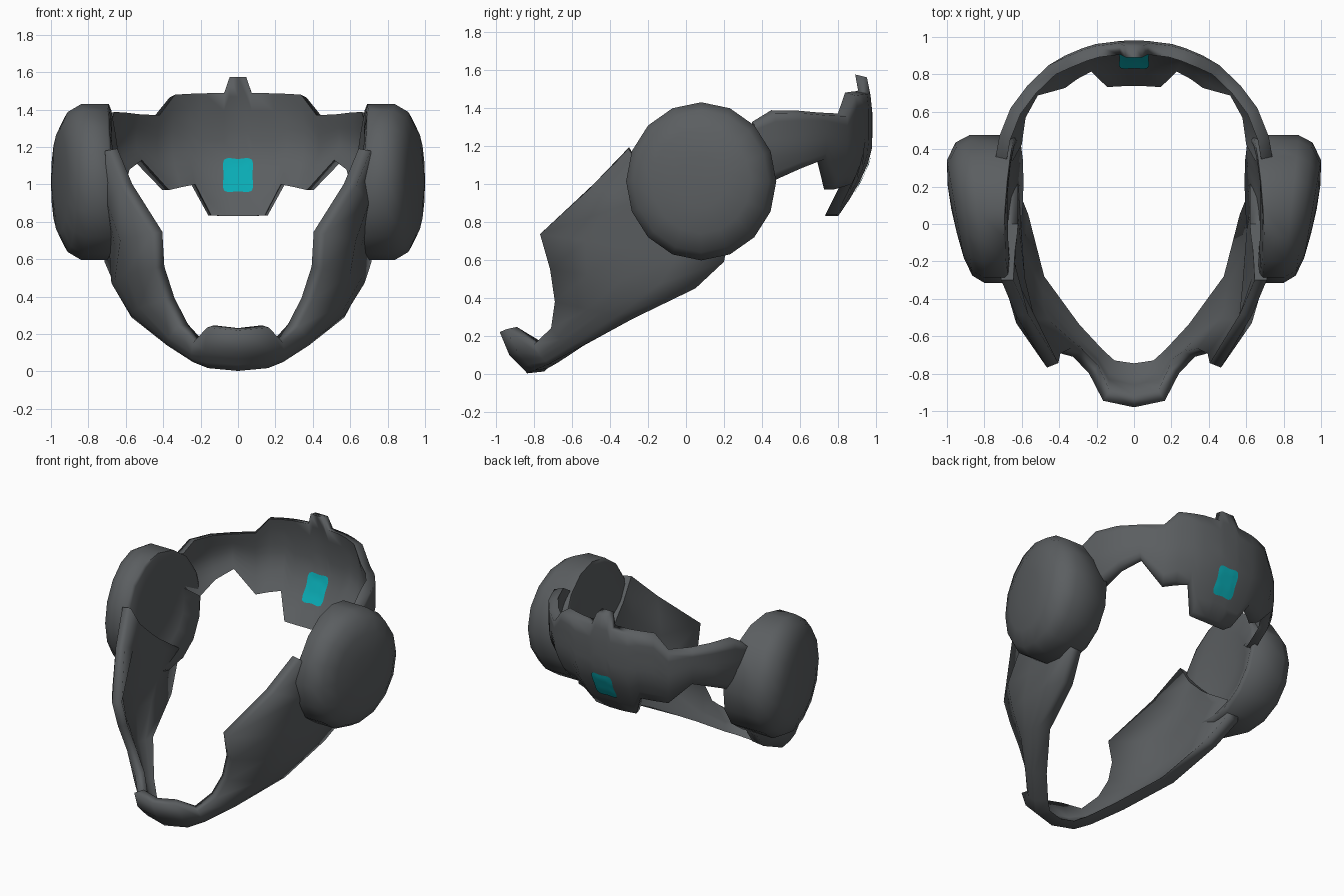
import bpy, math
from mathutils import Vector

if "Cube" in bpy.data.objects:
    bpy.data.objects.remove(bpy.data.objects["Cube"])


def material(name, rgb):
    m = bpy.data.materials.new(name)
    m.diffuse_color = (*rgb, 1)
    m.use_nodes = True
    m.node_tree.nodes["Principled BSDF"].inputs["Base Color"].default_value = m.diffuse_color
    return m


GREY = material("dark grey", (0.105, 0.113, 0.119))
TEAL = material("teal", (0.003, 0.41, 0.46))


def make(name, verts, faces, mat, angle):
    me = bpy.data.meshes.new(name)
    me.from_pydata([tuple(v) for v in verts], [], faces)
    me.materials.append(mat)
    ob = bpy.data.objects.new(name, me)
    bpy.context.collection.objects.link(ob)
    bpy.ops.object.select_all(action='DESELECT')
    ob.select_set(True)
    bpy.context.view_layer.objects.active = ob
    bpy.ops.object.shade_smooth_by_angle(angle=math.radians(angle))
    return ob


def flip_x(p):
    return Vector((-p.x, p.y, p.z))


def shell(name, loops, flip):
    """Skin closed section loops, mirrored across x, with capped ends."""
    loops = [[flip_x(p) for p in l] for l in loops[:0:-1]] + loops
    n = len(loops[0])
    faces = [tuple(range(n)), tuple(range((len(loops) - 1) * n, len(loops) * n))[::-1]]
    for i in range(len(loops) - 1):
        for j in range(n):
            k = (j + 1) % n
            faces.append((i * n + j, i * n + k, (i + 1) * n + k, (i + 1) * n + j))
    if flip:
        faces = [f[::-1] for f in faces]
    return make(name, [p for l in loops for p in l], faces, GREY, 110)


# Back band: ring position, top height and bottom height of each column
BAND = [(0, .98, 1.56, .83), (.05, .98, 1.56, .83), (.08, .978, 1.475, .83),
        (.205, .962, 1.472, .835), (.275, .94, 1.47, 1.0), (.37, .90, 1.465, .985),
        (.455, .85, 1.355, .97), (.57, .74, 1.36, 1.13), (.66, .62, 1.37, 1.08),
        (.72, .47, 1.372, 1.01), (.74, .36, 1.31, 1.08)]
ROWS = 8


def band_loop(x, y, top, bottom):
    inward = -Vector((x, y - 0.2, 0)).normalized()
    outer, inner = [], []
    for k in range(ROWS + 1):
        t = k / ROWS
        z = bottom + (top - bottom) * t
        pull = 0.18 * (max(0, 1.2 - z) / 0.37) ** 1.5 + 0.2 * max(0, z - 1.42)
        outer.append(Vector((x, y, z)) + inward * pull)
        # thinner in the middle than along the rims
        inner.append(outer[-1] + inward * (.062 - .025 * math.sin(math.pi * t)))
    inner[-1].z += .015
    return outer + inner[::-1]


band = shell("back_band", [band_loop(*c) for c in BAND], False)

# Chin guard and cheek panels: lower, middle and upper point of each column
JAW = [((0, -.835, .003), (0, -.93, .1), (0, -.98, .22)),
       ((.16, -.80, .018), (.18, -.885, .11), (.165, -.945, .235)),
       ((.24, -.725, .05), (.25, -.77, .10), (.24, -.80, .155)),
       ((.38, -.56, .14), (.37, -.66, .18), (.325, -.71, .24)),
       ((.57, -.28, .29), (.53, -.52, .34), (.40, -.69, .38)),
       ((.655, .05, .45), (.60, -.52, .52), (.455, -.715, .55)),
       ((.715, .20, .59), (.63, -.53, .70), (.465, -.768, .735)),
       ((.71, .22, .70), (.70, -.29, .90), (.63, -.49, .99)),
       ((.71, .0, .85), (.71, -.20, 1.04), (.71, -.30, 1.18))]


def jaw_loop(points):
    low, mid, high = (Vector(p) for p in points)
    outer = [low]
    for t in (.33, .67):
        p = low.lerp(mid, t)
        if low.x < .7:
            p.x += .07 * (mid - low).length * min(1, low.x * 2)
        outer.append(p)
    outer += [mid, high]
    inner = []
    for p, t in zip(outer, (.09, .085, .075, .07, .065)):
        inner.append(p - Vector((p.x * 2.5, min(0, p.y + .3), 0)).normalized() * t)
    inner[0].z += .01
    inner[-1].z += .012
    return outer + inner[::-1]


shell("chin_and_cheeks", [jaw_loop(c) for c in JAW], True)

# Ear cups: rings of (x, radius factor, lean to the back, lean to the top)
RINGS = [(.68, .35, 0, 0), (.665, .65, 0, .01), (.64, .94, -.02, .045),
         (.655, 1, -.025, .035), (.84, 1, .04, 0), (.91, .9, .045, 0),
         (.955, .66, .045, 0), (.972, .33, .025, 0)]
SIDES = 16
for side, label in ((1, "right"), (-1, "left")):
    verts, faces = [], []
    for x, r, back, top in RINGS:
        for k in range(SIDES):
            a = 2 * math.pi * k / SIDES
            c, s = math.cos(a), math.sin(a)
            verts.append((side * (x + back * c + top * s),
                          .08 + .395 * r * c, 1.013 + .416 * r * s))
    for i in range(len(RINGS) - 1):
        for k in range(SIDES):
            a, b = i * SIDES + k, i * SIDES + (k + 1) % SIDES
            faces.append((a, b, b + SIDES, a + SIDES))
    last = (len(RINGS) - 1) * SIDES
    verts += [(side * .685, .08, 1.013), (side * .977, .08, 1.013)]
    for k in range(SIDES):
        k2 = (k + 1) % SIDES
        faces.append((len(verts) - 2, k2, k))
        faces.append((len(verts) - 1, last + k, last + k2))
    if side < 0:
        faces = [f[::-1] for f in faces]
    make(label + "_ear_cup", verts, faces, GREY, 75)

# Teal badges with a softly scalloped outline, laid on both faces of the band
bpy.context.view_layer.update()
N, STEPS = 32, 5
for name, start, step in (("inner_badge", 0.3, 1), ("outer_badge", 1.5, -1)):
    verts, faces = [], []
    for s in range(STEPS + 1):
        for k in range(N):
            a = 2 * math.pi * k / N
            c, d = math.cos(a), math.sin(a)
            r = (c ** 6 + d ** 6) ** (-1 / 6) * (1 - .04 * math.cos(4 * a)) * s / STEPS
            x, z = .08 * r * c, 1.05 + .09 * r * d
            hit, loc, nor, idx = band.ray_cast((x + 1e-5, start, z), (0, step, 0))
            verts.append((x, (loc.y if hit else .9) - step * .006, z))
    for s in range(STEPS):
        for k in range(N):
            a, b = s * N + k, s * N + (k + 1) % N
            f = (b, a, a + N, b + N) if s else (a, a + N, b + N)
            faces.append(f if step > 0 else f[::-1])
    make(name, verts, faces, TEAL, 60)
